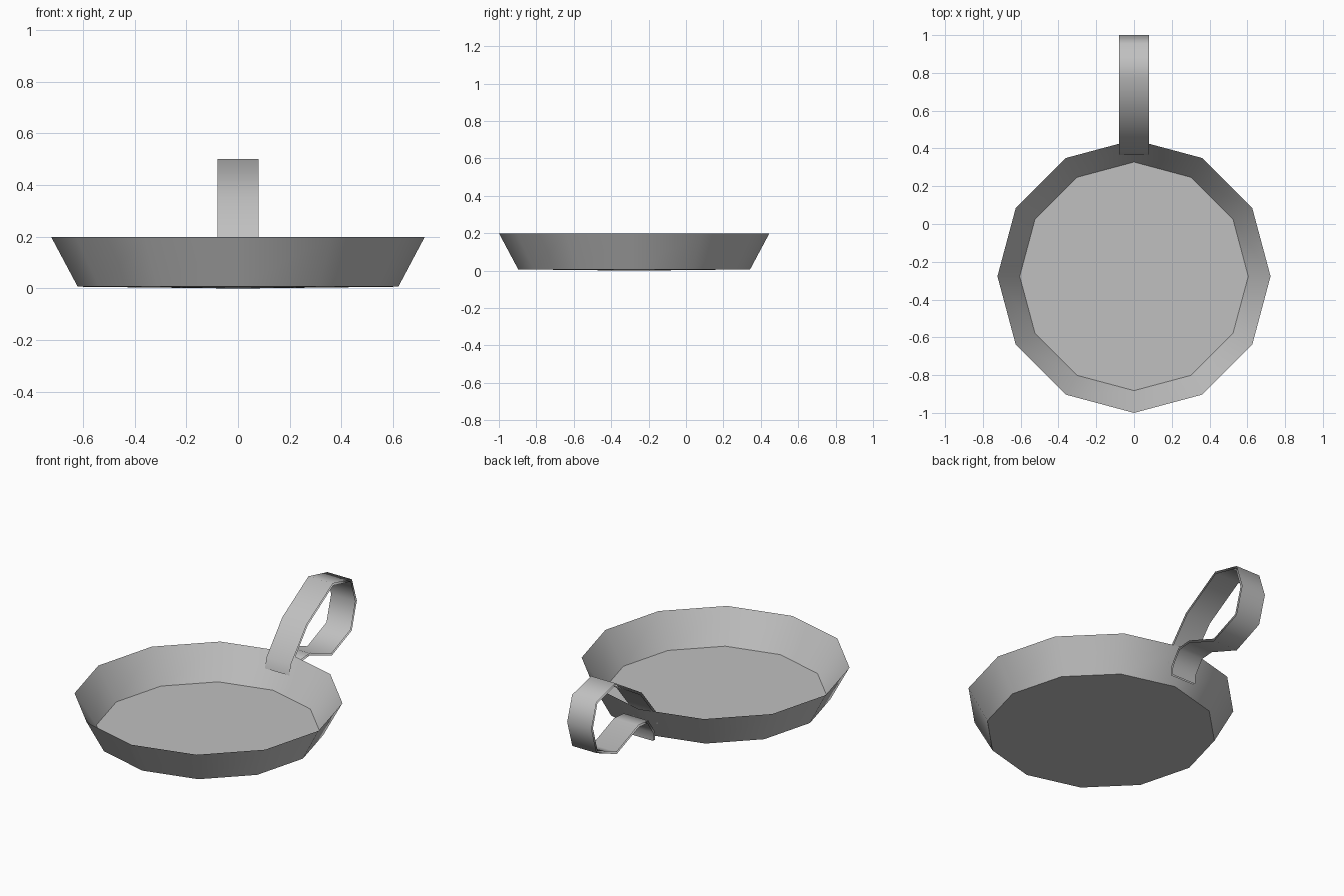
import bpy, bmesh, math
from mathutils import Vector

cube = bpy.data.objects.get("Cube")
if cube:
    bpy.data.objects.remove(cube, do_unlink=True)

# Single plain metal colour
GREY = (0.53, 0.53, 0.53, 1)
metal = bpy.data.materials.new("grey_metal")
metal.use_nodes = True
metal.diffuse_color = GREY
for node in metal.node_tree.nodes:
    if node.type == 'BSDF_PRINCIPLED':
        node.inputs["Base Color"].default_value = GREY

SIDES = 12
PAN_Y = -0.277
HALF_WIDTH = 0.08
THICKNESS = 0.013


def finish(bm, name, angle):
    """Turn a bmesh into a linked, shaded object."""
    mesh = bpy.data.meshes.new(name)
    bm.to_mesh(mesh)
    bm.free()
    obj = bpy.data.objects.new(name, mesh)
    obj.data.materials.append(metal)
    bpy.context.collection.objects.link(obj)
    bpy.ops.object.select_all(action='DESELECT')
    obj.select_set(True)
    bpy.context.view_layer.objects.active = obj
    bpy.ops.object.shade_smooth_by_angle(angle=math.radians(angle))
    return obj


def ring(bm, radius, z):
    verts = []
    for i in range(SIDES):
        a = math.tau * i / SIDES
        verts.append(bm.verts.new((radius * math.cos(a), PAN_Y + radius * math.sin(a), z)))
    return verts


# Pan: underside, flared outer wall, knife-edge rim, inner wall and floor
bm = bmesh.new()
centre = bm.verts.new((0, PAN_Y, 0))
base = ring(bm, 0.62, 0.007)
rim = ring(bm, 0.723, 0.2)
floor = ring(bm, 0.605, 0.016)
for i in range(SIDES):
    j = (i + 1) % SIDES
    bm.faces.new((centre, base[j], base[i]))
    bm.faces.new((base[i], base[j], rim[j], rim[i]))
    bm.faces.new((rim[i], rim[j], floor[j], floor[i]))
bm.faces.new(floor)
finish(bm, "pan", 40)

# Handle: a looped strap, from inside the wall up, back, down and under the rim
path = [Vector(p) for p in (
    (0.366, 0.11), (0.382, 0.17), (0.53, 0.351), (0.775, 0.5),
    (0.953, 0.457), (1.0, 0.314), (0.952, 0.153), (0.764, 0.076),
    (0.556, 0.156), (0.475, 0.15), (0.42, 0.07), (0.417, 0.02))]


def inward(i):
    """Offset path point i towards the inside of the loop."""
    before = path[max(i - 1, 0)]
    after = path[min(i + 1, len(path) - 1)]
    t = (after - before).normalized()
    return path[i] + Vector((t.y, -t.x)) * THICKNESS


def strap(bm, points, flip):
    rows = [[bm.verts.new((x, p.x, p.y)) for x in (-HALF_WIDTH, HALF_WIDTH)] for p in points]
    for a, b in zip(rows, rows[1:]):
        quad = [a[0], a[1], b[1], b[0]]
        bm.faces.new(quad[::-1] if flip else quad)


# Outer and inner skins, open along the sides
bm = bmesh.new()
strap(bm, path, False)
strap(bm, [inward(i) for i in range(len(path))], True)
finish(bm, "handle", 75)
